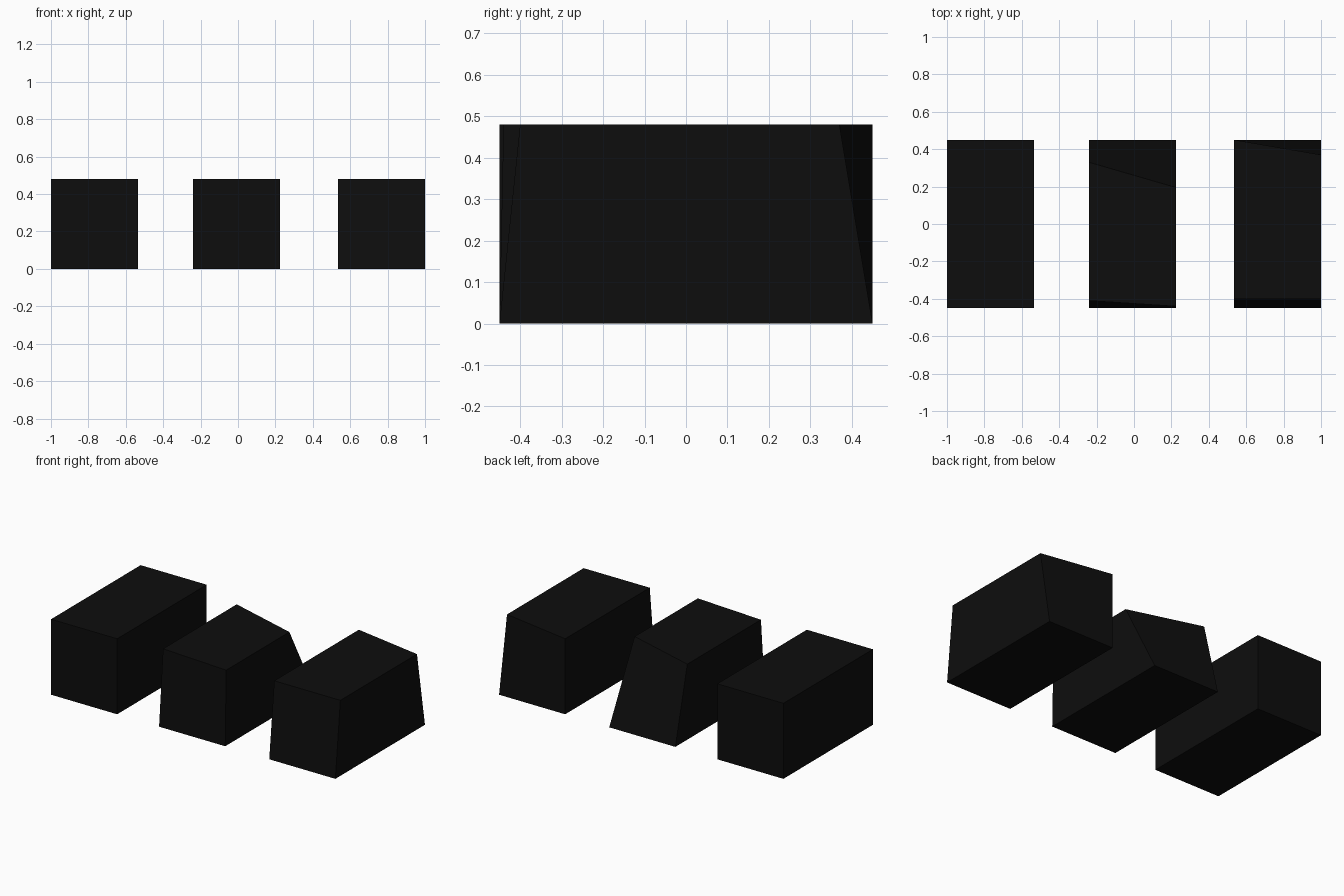
import bpy
import bmesh

if "Cube" in bpy.data.objects:
    bpy.data.objects.remove(bpy.data.objects["Cube"])

black = bpy.data.materials.new("key black")
black.diffuse_color = (0.004, 0.004, 0.004, 1)
black.use_nodes = True
black.node_tree.nodes["Principled BSDF"].inputs["Base Color"].default_value = black.diffuse_color

W, HALF, H = 0.465, 0.45, 0.48


def key_block(name, x, front, back):
    """Box whose top end edges are pulled in: (left y, right y) for each end."""
    bm = bmesh.new()
    bmesh.ops.create_cube(bm, size=1)
    for v in bm.verts:
        right, rear, top = (c > 0 for c in v.co)
        y = HALF if rear else -HALF
        if top:
            y = (back if rear else front)[right]
        v.co = (x + W * right, y, H * top)
    mesh = bpy.data.meshes.new(name)
    bm.to_mesh(mesh)
    bm.free()
    mesh.materials.append(black)
    obj = bpy.data.objects.new(name, mesh)
    bpy.context.collection.objects.link(obj)


# Square left block, strongly sloped middle block, slightly sloped right block
key_block("left_key", -1.0, (-0.45, -0.45), (0.45, 0.45))
key_block("middle_key", -0.24, (-0.41, -0.44), (0.33, 0.195))
key_block("right_key", 0.535, (-0.40, -0.40), (0.45, 0.37))
